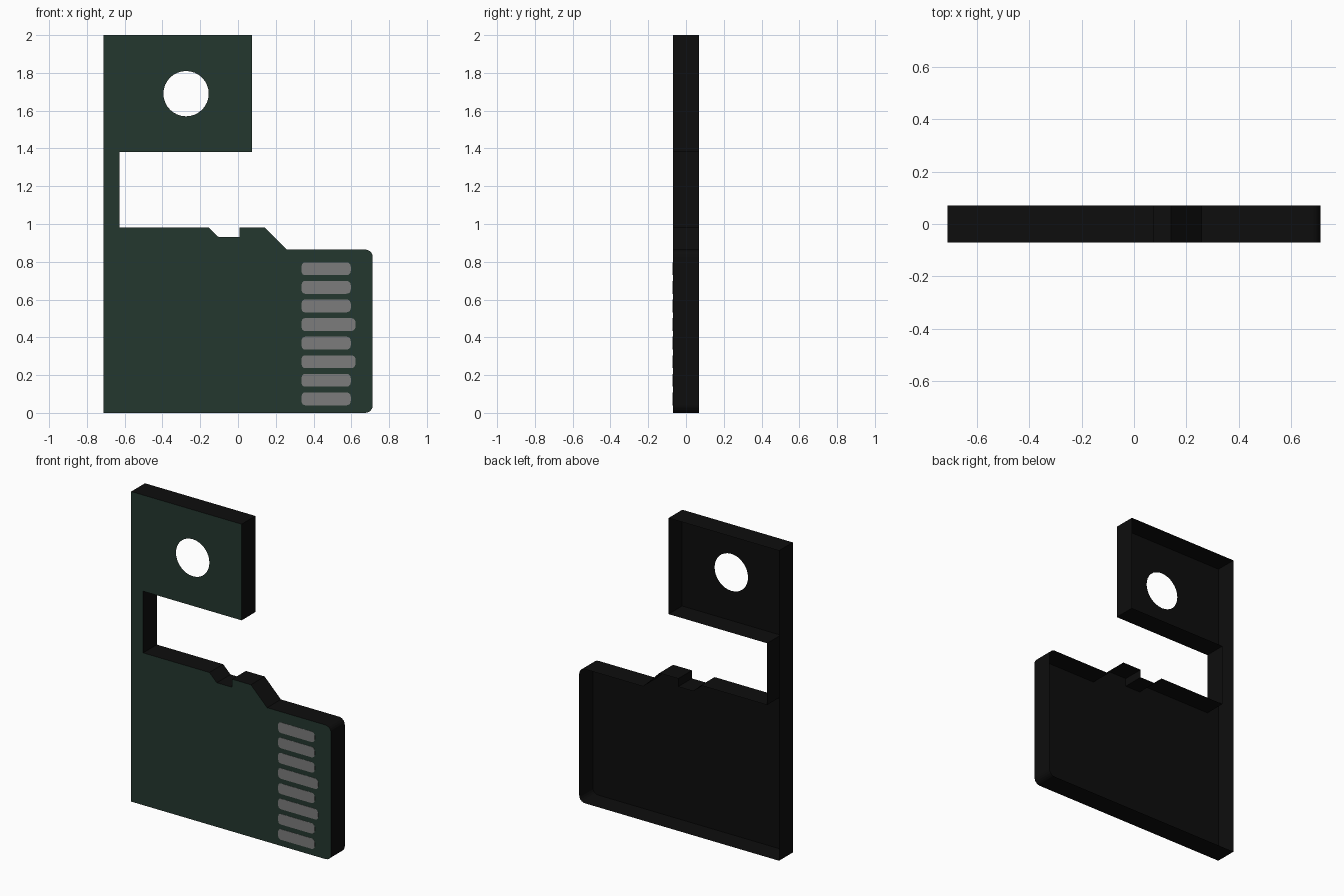
import bpy, bmesh, math
from mathutils import Vector

if "Cube" in bpy.data.objects:
    bpy.data.objects.remove(bpy.data.objects["Cube"])

FRONT, BACK = -0.07, 0.07


def material(name, rgb):
    m = bpy.data.materials.new(name)
    m.use_nodes = True
    m.diffuse_color = (*rgb, 1)
    bsdf = next(n for n in m.node_tree.nodes if n.type == 'BSDF_PRINCIPLED')
    bsdf.inputs["Base Color"].default_value = (*rgb, 1)
    bsdf.inputs["Roughness"].default_value = 0.8
    return m


GREEN = material("dark_green_board", (0.017, 0.038, 0.028))
BLACK = material("black_plastic", (0.004, 0.004, 0.004))
GREY = material("grey_contact", (0.20, 0.20, 0.20))


def rounded(points, steps=5):
    """Outline from (x, z, radius) corners, counter-clockwise as seen from the front."""
    out = []
    for i, (x, z, r) in enumerate(points):
        c = Vector((x, z))
        if r == 0:
            out.append(c)
            continue
        a = c + (Vector(points[i - 1][:2]) - c).normalized() * r
        b = c + (Vector(points[(i + 1) % len(points)][:2]) - c).normalized() * r
        centre = a + b - c
        for k in range(steps + 1):
            t = k / steps * math.pi / 2
            out.append(centre + (a - centre) * math.cos(t) + (b - centre) * math.sin(t))
    return out


def finish(bm, name, mat):
    me = bpy.data.meshes.new(name)
    bm.to_mesh(me)
    bm.free()
    ob = bpy.data.objects.new(name, me)
    bpy.context.collection.objects.link(ob)
    me.materials.append(mat)
    return ob


def ring(bm, pts, y):
    vs = [bm.verts.new((p.x, y, p.y)) for p in pts]
    return vs, [bm.edges.new((vs[i - 1], vs[i])) for i in range(len(vs))]


def sheet(name, loops, y, facing, mat):
    """Flat sheet bounded by the first loop and pierced by the others."""
    bm = bmesh.new()
    edges = []
    for pts in loops:
        edges += ring(bm, pts, y)[1]
    bmesh.ops.triangle_fill(bm, edges=edges, use_beauty=True)
    for f in bm.faces:
        f.normal_update()
        if f.normal.y * facing < 0:
            f.normal_flip()
    return finish(bm, name, mat)


def wall(name, pts, y0, y1, mat):
    """Rim that follows an outline from front to back."""
    bm = bmesh.new()
    a, b = ring(bm, pts, y0)[0], ring(bm, pts, y1)[0]
    for i in range(len(a)):
        bm.faces.new((a[i - 1], a[i], b[i], b[i - 1]))
    return finish(bm, name, mat)


# Card outline with neck and hanging tab
outline = rounded([
    (-0.713, 0, 0), (0.713, 0, 0.04), (0.713, 0.865, 0.04), (0.257, 0.865, 0),
    (0.141, 0.982, 0), (0.007, 0.982, 0), (0.007, 0.93, 0), (-0.102, 0.93, 0),
    (-0.155, 0.982, 0), (-0.628, 0.982, 0), (-0.628, 1.38, 0), (0.075, 1.38, 0),
    (0.075, 2, 0), (-0.713, 2, 0)])
hole = [Vector((-0.275 + 0.12 * math.cos(k * math.tau / 32),
                1.69 + 0.12 * math.sin(k * math.tau / 32))) for k in range(32)]

# Shell is open at the back: green front, black lining, black rim
sheet("front_board", [outline, hole], FRONT, -1, GREEN)
sheet("inner_lining", [outline, hole], FRONT + 0.002, 1, BLACK)
wall("rim", outline, FRONT, BACK, BLACK)

# Eight contacts down the front, the fourth and sixth longer
for i in range(8):
    x0, x1 = 0.337, 0.622 if i in (3, 5) else 0.597
    z = 0.763 - 0.0984 * i
    pad = rounded([(x0, z - 0.034, 0.018), (x1, z - 0.034, 0.022),
                   (x1, z + 0.034, 0.022), (x0, z + 0.034, 0.018)], 4)
    sheet(f"contact_{i + 1}", [pad], FRONT - 0.0015, -1, GREY)
    wall(f"contact_edge_{i + 1}", pad, FRONT - 0.0015, FRONT, GREY)
